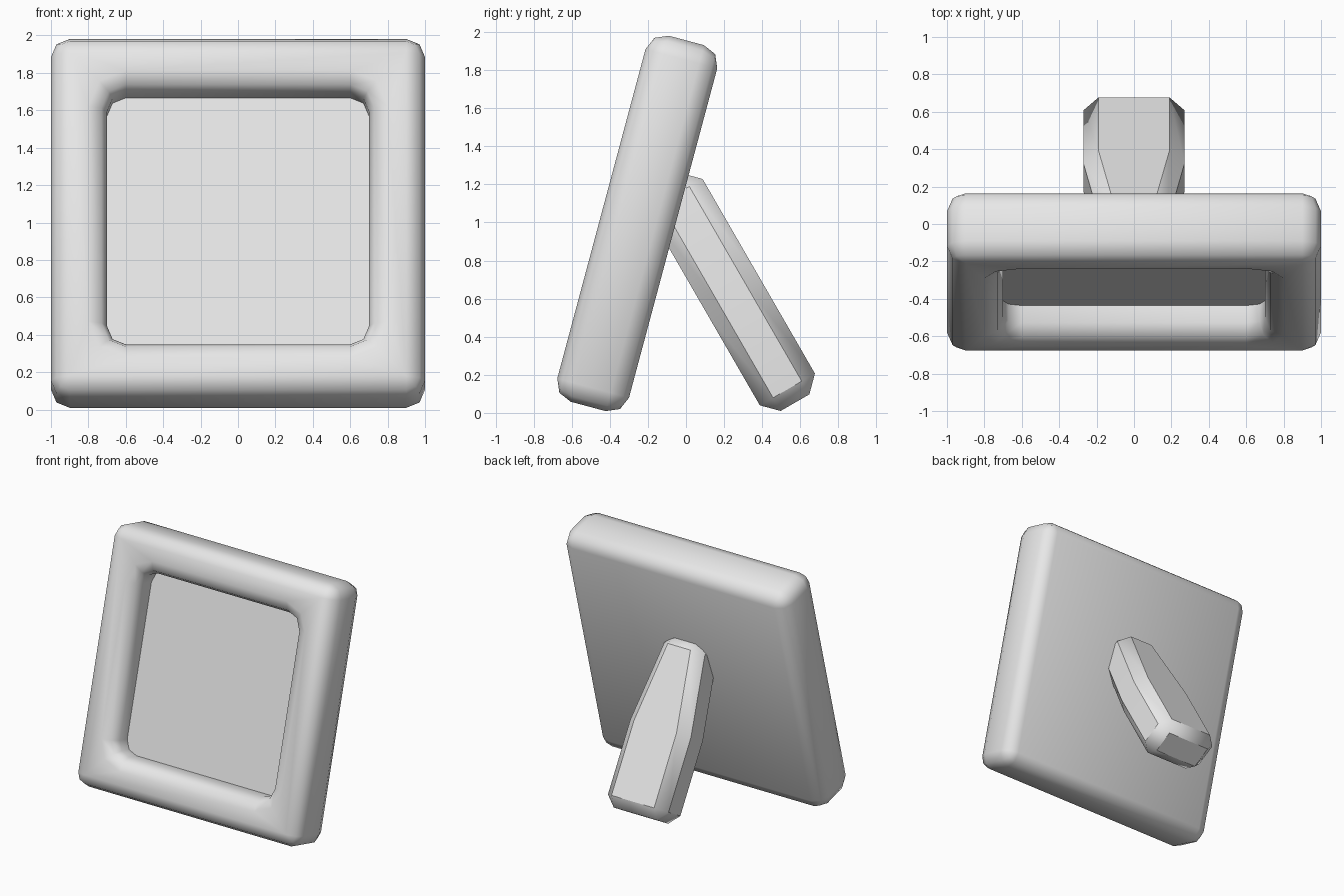
import bpy, bmesh
from math import radians, cos, sin, pi

old = bpy.data.objects.get("Cube")
if old:
    bpy.data.objects.remove(old, do_unlink=True)

grey = bpy.data.materials.new("light_grey")
grey.use_nodes = True
grey.diffuse_color = (0.8, 0.8, 0.8, 1)
grey.node_tree.nodes["Principled BSDF"].inputs["Base Color"].default_value = (0.8, 0.8, 0.8, 1)


def finish(bm, name, location, tilt):
    """Turn a bmesh into a tilted, smooth-shaded object."""
    bmesh.ops.recalc_face_normals(bm, faces=bm.faces)
    mesh = bpy.data.meshes.new(name)
    bm.to_mesh(mesh)
    bm.free()
    mesh.materials.append(grey)
    obj = bpy.data.objects.new(name, mesh)
    bpy.context.collection.objects.link(obj)
    obj.location = location
    obj.rotation_euler.x = radians(tilt)
    return obj


def smooth(obj, angle):
    bpy.ops.object.select_all(action='DESELECT')
    obj.select_set(True)
    bpy.context.view_layer.objects.active = obj
    bpy.ops.object.shade_smooth_by_angle(angle=radians(angle))


def rounded_loop(bm, inset, z, radius):
    """Rounded rectangle of vertices, three per corner."""
    hx, hy = 1 - inset - radius, 0.995 - inset - radius
    loop = []
    for i, (sx, sy) in enumerate([(1, 1), (-1, 1), (-1, -1), (1, -1)]):
        for step in range(3):
            a = (i + step / 2) * pi / 2
            loop.append(bm.verts.new((sx * hx + radius * cos(a), sy * hy + radius * sin(a), z)))
    return loop


# Picture frame: section swept round the rectangle, back to recessed panel
BEVEL, MID, HALF = 0.1, 0.03, 0.195
section = [
    (BEVEL, -HALF, 0), (MID, MID - HALF, BEVEL - MID), (0, BEVEL - HALF, BEVEL),
    (0, HALF - BEVEL, BEVEL), (MID, HALF - MID, BEVEL - MID), (BEVEL, HALF, 0),
    (0.2, HALF, 0.2), (0.27, HALF - MID, 0.13), (0.3, HALF - BEVEL, 0.1), (0.3, 0, 0.1),
]
bm = bmesh.new()
loops = [rounded_loop(bm, *row) for row in section]
for a, b in zip(loops, loops[1:]):
    for i in range(len(a)):
        j = (i + 1) % len(a)
        bm.faces.new((a[i], a[j], b[j], b[i]))
bm.faces.new(loops[0])
bm.faces.new(loops[-1])
bmesh.ops.remove_doubles(bm, verts=bm.verts, dist=0.0005)
frame = finish(bm, "picture_frame", (0, -0.256, 0.995), 75)
smooth(frame, 60)

# Rear support leg: chamfered box that narrows over its upper half
bm = bmesh.new()
rings = []
for y, w in [(-0.67, 0.27), (-0.02, 0.27), (0.67, 0.17)]:
    rings.append([bm.verts.new((sx * w, y, sz * 0.167))
                  for sx, sz in [(1, 1), (-1, 1), (-1, -1), (1, -1)]])
for a, b in zip(rings, rings[1:]):
    for i in range(4):
        j = (i + 1) % 4
        bm.faces.new((a[i], a[j], b[j], b[i]))
bm.faces.new(rings[0])
bm.faces.new(rings[-1])
leg = finish(bm, "support_leg", (0, 0.2375, 0.634), 120)
smooth(leg, 50)
bevel = leg.modifiers.new("chamfer", 'BEVEL')
bevel.width = 0.08
bevel.segments = 1
bevel.limit_method = 'ANGLE'
bevel.angle_limit = radians(40)
bpy.ops.object.modifier_apply(modifier=bevel.name)
smooth(leg, 60)
